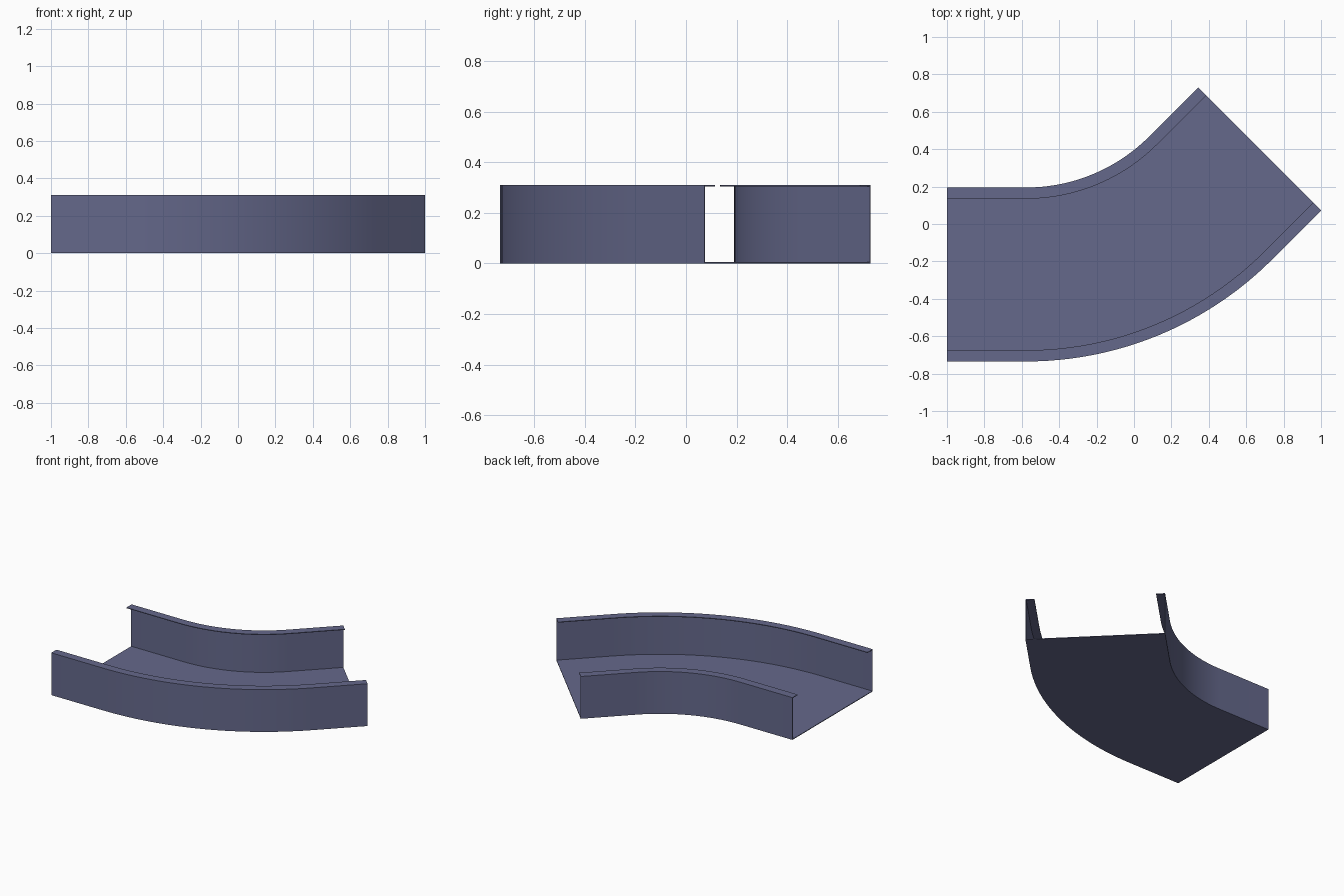
import bpy, bmesh
from math import sin, cos, pi

if "Cube" in bpy.data.objects:
    bpy.data.objects.remove(bpy.data.objects["Cube"])

W, H, LIP, T = 0.93, 0.31, 0.06, 0.005     # tray width, height, lip width, sheet thickness
R_OUT, L1, L2 = 1.86, 0.423, 0.371         # outer bend radius and straight lengths
BEND, SEGS = pi / 4, 24
X0, Y0 = -1.0, -0.735                      # outer corner of the left end

# Closed C-shaped section: (distance from outer wall, height)
half = [(0, 0), (0, H), (LIP, H), (LIP, H - T), (T, H - T), (T, T)]
section = half + [(W - d, z) for d, z in reversed(half)]

# Path stations: point on the outer edge and heading
stations = [(X0, Y0, 0.0)]
for i in range(SEGS + 1):
    a = BEND * i / SEGS
    stations.append((X0 + L1 + R_OUT * sin(a), Y0 + R_OUT * (1 - cos(a)), a))
x, y, a = stations[-1]
stations.append((x + L2 * cos(a), y + L2 * sin(a), a))

# Sweep the section along the path
bm = bmesh.new()
rings = [[bm.verts.new((x - d * sin(a), y + d * cos(a), z)) for d, z in section]
         for x, y, a in stations]
n = len(section)
for r, s in zip(rings, rings[1:]):
    for j in range(n):
        k = (j + 1) % n
        bm.faces.new((r[j], r[k], s[k], s[j]))

# Close the sheet edges at both ends: wall, lip and floor strips
for r in (rings[0], rings[-1]):
    for q in ((0, 1, 4, 5), (1, 2, 3, 4), (11, 10, 7, 6), (10, 9, 8, 7), (0, 5, 6, 11)):
        bm.faces.new([r[i] for i in q])
bmesh.ops.recalc_face_normals(bm, faces=bm.faces)

mesh = bpy.data.meshes.new("curved_tray")
bm.to_mesh(mesh)
bm.free()
tray = bpy.data.objects.new("curved_tray", mesh)
bpy.context.collection.objects.link(tray)

# Blue-grey sheet metal
mat = bpy.data.materials.new("blue_grey_metal")
mat.diffuse_color = (0.13, 0.14, 0.26, 1)
mat.use_nodes = True
mat.node_tree.nodes["Principled BSDF"].inputs["Base Color"].default_value = mat.diffuse_color
mesh.materials.append(mat)

bpy.context.view_layer.objects.active = tray
tray.select_set(True)
bpy.ops.object.shade_smooth_by_angle(angle=pi / 6)
